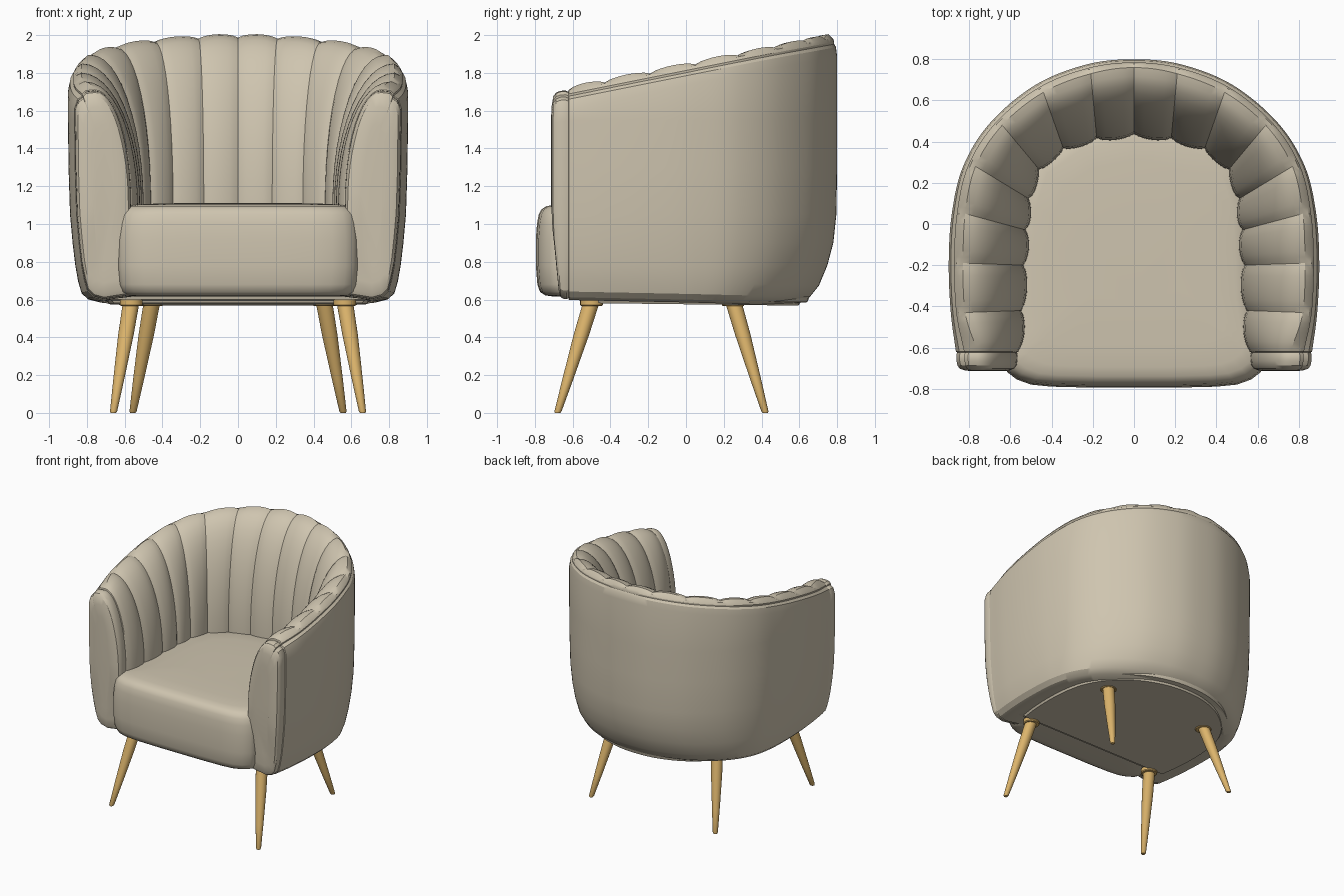
import bpy, bmesh, math
from mathutils import Vector

if "Cube" in bpy.data.objects:
    bpy.data.objects.remove(bpy.data.objects["Cube"])


def material(name, rgb):
    m = bpy.data.materials.new(name)
    m.diffuse_color = (*rgb, 1)
    m.use_nodes = True
    m.node_tree.nodes["Principled BSDF"].inputs["Base Color"].default_value = m.diffuse_color
    return m


FABRIC = material("beige fabric", (0.62, 0.555, 0.43))
WOOD = material("light wood", (0.72, 0.46, 0.15))


def loft(name, rings, mat, cap_start=True, mirror=False, angle=30):
    """Skin closed rings of equal length, cap the ends, optionally mirror in x."""
    bm = bmesh.new()
    vs = [[bm.verts.new(p) for p in r] for r in rings]
    n = len(vs[0])
    for a, b in zip(vs, vs[1:]):
        for i in range(n):
            j = (i + 1) % n
            bm.faces.new((a[i], a[j], b[j], b[i]))
    if cap_start:
        bm.faces.new(vs[0])
    bm.faces.new(vs[-1])
    if mirror:
        dup = bmesh.ops.duplicate(bm, geom=bm.verts[:] + bm.edges[:] + bm.faces[:])["geom"]
        for v in dup:
            if isinstance(v, bmesh.types.BMVert):
                v.co.x = -v.co.x
        if not cap_start:
            bmesh.ops.remove_doubles(bm, verts=bm.verts[:], dist=1e-5)
    bmesh.ops.recalc_face_normals(bm, faces=bm.faces[:])
    me = bpy.data.meshes.new(name)
    bm.to_mesh(me)
    bm.free()
    ob = bpy.data.objects.new(name, me)
    bpy.context.collection.objects.link(ob)
    me.materials.append(mat)
    bpy.ops.object.select_all(action='DESELECT')
    ob.select_set(True)
    bpy.context.view_layer.objects.active = ob
    bpy.ops.object.shade_smooth_by_angle(angle=math.radians(angle))
    return ob


# Plan positions of each channel seam, from the middle of the back to the arm front
INNER = [(0, .43), (.18, .41), (.34, .36), (.455, .26), (.505, .12), (.52, -.03),
         (.53, -.2), (.54, -.42), (.555, -.62)]
RIM = [(0, .76), (.21, .73), (.44, .64), (.64, .48), (.77, .28), (.82, .05),
       (.83, -.19), (.82, -.43), (.76, -.62)]
OUTER = [(0, .80), (.23, .775), (.48, .675), (.70, .49), (.83, .28), (.885, .05),
         (.90, -.19), (.89, -.43), (.865, -.62)]


def rail(pts, u):
    """Catmull-Rom point on a half rail that is symmetric about x = 0."""
    k = min(int(u), 7)
    t = u - k

    def at(i):
        if i < 0:
            return Vector((-pts[-i][0], pts[-i][1]))
        if i > 8:
            return 2 * Vector(pts[8]) - Vector(pts[7])
        return Vector(pts[i])
    a, b, c, d = (at(k + i) for i in (-1, 0, 1, 2))
    return 0.5 * (2 * b + (c - a) * t + (2 * a - 5 * b + 4 * c - d) * t * t
                  + (3 * b - 3 * c + d - a) * t ** 3)


def shrink(p, fx, fy):
    return Vector((p.x * fx, p.y * (fy if p.y > 0 else 1)))


# Outer wall taper: height, x factor, y factor
TAPER = [(1.55, 1, 1), (1.3, .997, 1), (1.05, .988, .995), (.9, .973, .975), (.78, .957, .935),
         (.69, .94, .88), (.63, .92, .82), (.6, .885, .75)]


def section(u):
    """Cross-section of the padded wall: channel side, rolled rim, outer wall."""
    i, r, o = rail(INNER, u), rail(RIM, u), rail(OUTER, u)
    puff = .024 * abs(math.sin(math.pi * u)) ** .65
    top = 1.835 + .2 * r.y
    h = top + puff * .8
    i = i + (i - o).normalized() * (puff - .008)
    out = [(i, .62), (i, .85)]
    for s in range(13):
        a = math.radians(90 * s / 12)
        out.append((r + (i - r) * math.cos(a), 1.1 + (h - 1.1) * math.sin(a)))
    # piped seam between rim and outer wall
    out += [(r.lerp(o, .45), top - .005), (r.lerp(o, .62), top - .022),
            (r.lerp(o, .60), top - .034), (r.lerp(o, .85), top - .05), (o, top - .1)]
    drop = -.02 * o.y
    out += [(shrink(o, fx, fy), z + (drop if z < .7 else 0)) for z, fx, fy in TAPER]
    out.append((shrink(o, .82, .68), .585 + drop))
    return [Vector((p.x, p.y, z)) for p, z in out]


STEPS = 8
rings = [section(k / STEPS) for k in range(8 * STEPS + 1)]
# Rounded front panel of the arm, starting with a small seam groove
end = rings[-1]
mid = Vector((.71, -.62, 1.15))
for f, dy in ((.965, -.003), (.985, -.018), (.98, -.045), (.95, -.068), (.88, -.083),
              (.7, -.092), (.4, -.095)):
    ring = []
    for p in end:
        q = mid + (p - mid) * f
        # the inset is the same width on every side of the tall panel
        q.z = p.z - math.copysign(min(abs(p.z - mid.z), .3), p.z - mid.z) * (1 - f)
        q.y = -.62 + dy + (.035 * (.95 - p.z) / .35 if p.z < .95 else 0) * (dy / -.095)
        ring.append(q)
    rings.append(ring)
loft("channelled_back_and_arms", rings, FABRIC, cap_start=False, mirror=True, angle=28)


# Seat cushion: half outline in plan, stacked with rounded edges and a soft crown
HALF = [(0, -.795), (.2, -.795), (.4, -.79), (.5, -.78), (.57, -.755), (.615, -.72),
        (.635, -.68), (.62, -.6), (.59, -.4), (.58, -.1), (.57, .12), (.5, .32), (.3, .46), (0, .52)]
PLAN = [Vector(p) for p in HALF] + [Vector((-x, y)) for x, y in HALF[-2:0:-1]]


def layer(inset, z):
    c = Vector((0, -.15))
    ring = []
    for p in PLAN:
        d = p - c
        ring.append(Vector((c.x + d.x * (1 - inset / .63), c.y + d.y * (1 - inset / .64), z)))
    return ring


loft("seat_cushion", [layer(i, z) for i, z in (
    (.4, .615), (.1, .615), (.05, .622), (.022, .64), (.008, .68), (0, .78), (0, .92),
    (.006, 1.0), (.015, 1.05), (.03, 1.078), (.055, 1.094), (.1, 1.103), (.2, 1.108),
    (.4, 1.112))], FABRIC, angle=40)


# Flat underside board
def board(f, front, z):
    half = []
    for k in range(33):
        p = rail(OUTER, k / 4)
        half.append((p.x * f, max(p.y * f * .98, front)))
    pts = half + [(-x, y) for x, y in half[:0:-1]]
    return [Vector((x, y, z - .012 * y)) for x, y in pts]


loft("underside_board", [board(.84, -.6, .64), board(.82, -.6, .594), board(.77, -.58, .59),
                         board(.76, -.57, .575)], FABRIC)


# Splayed tapered legs with round mounting plates
def disc(c, r):
    return [Vector((c[0] + r * math.cos(math.tau * k / 24),
                    c[1] + r * math.sin(math.tau * k / 24), c[2])) for k in range(24)]


for name, top, foot in (("front", (.565, -.5), (.66, -.68)), ("back", (.455, .25), (.557, .42))):
    a, b = Vector((*top, .59)), Vector((*foot, 0))
    stages = ((0, .044), (.3, .041), (.7, .029), (.985, .019), (1, .014))
    loft(name + "_legs", [disc(a.lerp(b, t), r) for t, r in stages], WOOD, mirror=True)
    loft(name + "_leg_plates", [disc((*top, z), r) for z, r in
                                ((.6, .06), (.572, .06), (.566, .055))], WOOD, mirror=True)
